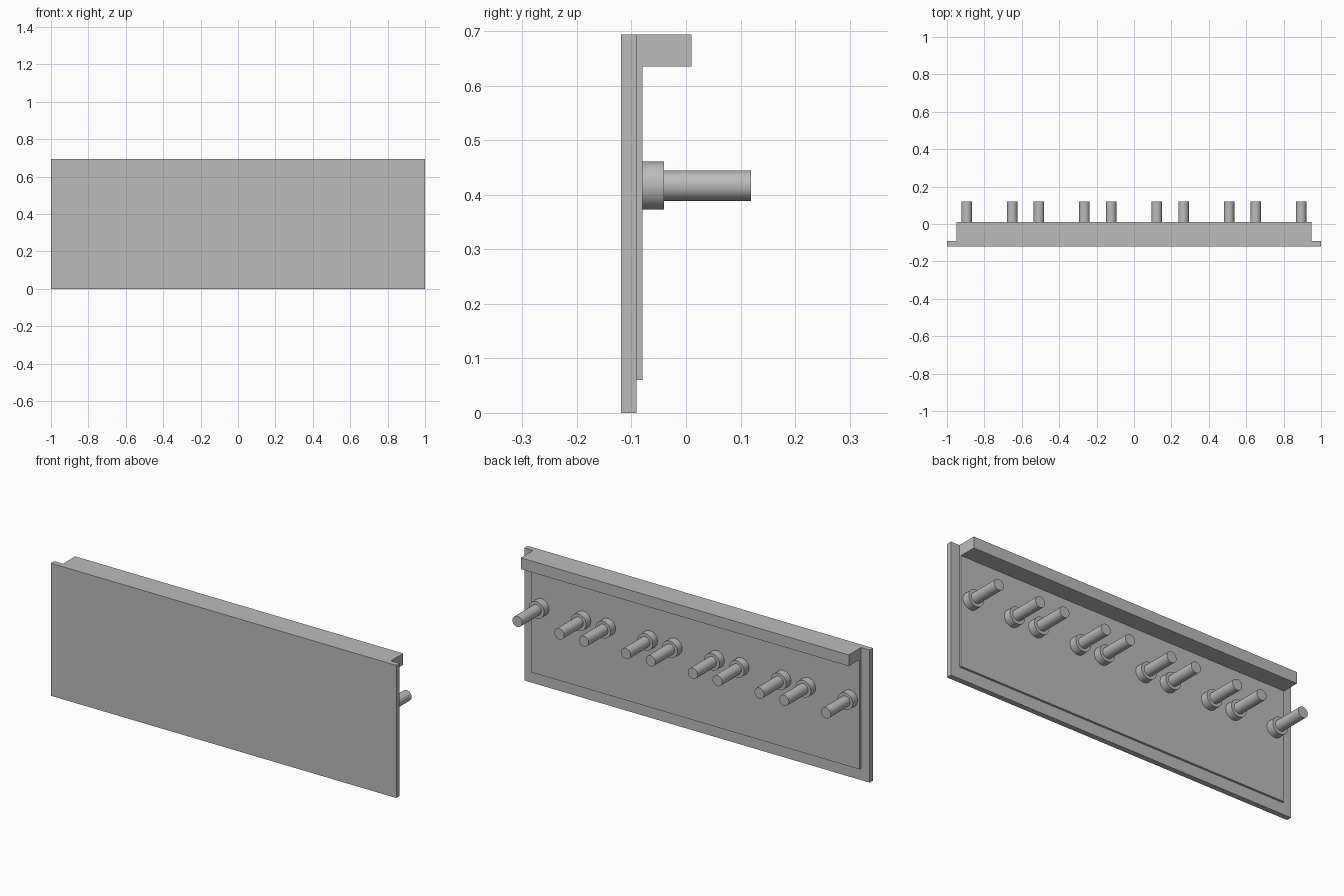
import bpy
import math

cube = bpy.data.objects.get("Cube")
if cube:
    bpy.data.objects.remove(cube, do_unlink=True)

# Single grey material
GREY = (0.5, 0.5, 0.5, 1)
grey = bpy.data.materials.new("plain grey")
grey.use_nodes = True
grey.diffuse_color = GREY
grey.node_tree.nodes["Principled BSDF"].inputs["Base Color"].default_value = GREY


def box(name, half_width, y0, y1, z0, z1):
    bpy.ops.mesh.primitive_cube_add(size=1, location=(0, (y0 + y1) / 2, (z0 + z1) / 2))
    ob = bpy.context.object
    ob.name = name
    ob.scale = (2 * half_width, y1 - y0, z1 - z0)
    bpy.ops.object.transform_apply(location=False, rotation=False, scale=True)
    ob.data.materials.append(grey)


def rod(name, x, radius, y0, y1):
    bpy.ops.mesh.primitive_cylinder_add(
        vertices=48, radius=radius, depth=y1 - y0,
        location=(x, (y0 + y1) / 2, PEG_Z), rotation=(math.pi / 2, 0, 0))
    ob = bpy.context.object
    ob.name = name
    ob.data.materials.append(grey)
    bpy.ops.object.shade_smooth_by_angle(angle=math.radians(35))


PEG_Z = 0.417
FRONT, PLATE_BACK, PANEL_BACK = -0.119, -0.091, -0.08
INNER = 0.95

# Front plate, raised back panel and top lip
box("front_plate", 1.0, FRONT, PLATE_BACK, 0, 0.694)
box("back_panel", INNER, PLATE_BACK, PANEL_BACK, 0.06, 0.635)
box("top_lip", INNER, PLATE_BACK, 0.01, 0.635, 0.694)

# Mirrored pegs, each with a collar at its base
for i, x in enumerate((0.122, 0.265, 0.508, 0.651, 0.894), 1):
    for side, sign in (("left", 1), ("right", -1)):
        rod(f"{side}_collar_{i}", sign * x, 0.044, PANEL_BACK, -0.04)
        rod(f"{side}_peg_{i}", sign * x, 0.028, -0.04, 0.119)
